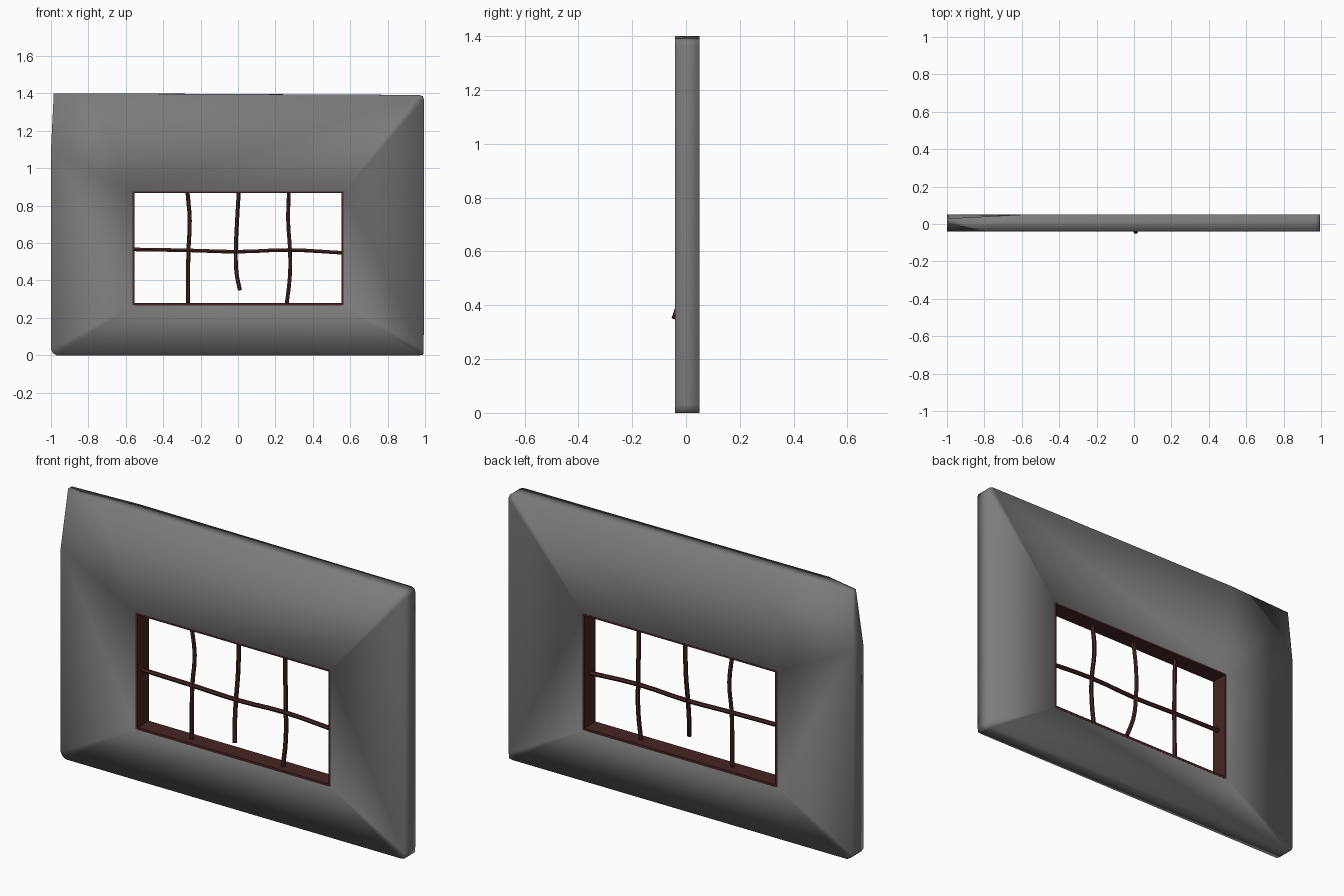
import bpy
import bmesh

cube = bpy.data.objects.get("Cube")
if cube:
    bpy.data.objects.remove(cube, do_unlink=True)

FRONT, BACK = -0.04, 0.05


def make_material(name, rgb):
    mat = bpy.data.materials.new(name)
    mat.use_nodes = True
    mat.diffuse_color = (*rgb, 1)
    bsdf = mat.node_tree.nodes["Principled BSDF"]
    bsdf.inputs["Base Color"].default_value = (*rgb, 1)
    bsdf.inputs["Roughness"].default_value = 0.8
    return mat


stone = make_material("grey stone", (0.2, 0.2, 0.2))
rust = make_material("dark red iron", (0.065, 0.018, 0.018))


def add_mesh(name, bm, mat):
    bmesh.ops.recalc_face_normals(bm, faces=bm.faces)
    mesh = bpy.data.meshes.new(name)
    bm.to_mesh(mesh)
    bm.free()
    mesh.materials.append(mat)
    obj = bpy.data.objects.new(name, mesh)
    bpy.context.collection.objects.link(obj)
    return obj


# Worn wall slab: three outline points per corner around a rectangular opening
def wall_side(bm, y, corners, tip_y):
    hole = [(-0.563, 0.268), (0.563, 0.268), (0.563, 0.875), (-0.563, 0.875)]
    inner = [bm.verts.new((x, y, z)) for x, z in hole]
    outer = []
    for i, corner in enumerate(corners):
        for j, (x, z) in enumerate(corner):
            depth = tip_y if (i == 3 and j == 1) else y
            outer.append(bm.verts.new((x, depth, z)))
    for i in range(4):
        a, tip, b = outer[3 * i:3 * i + 3]
        bm.faces.new((a, tip, inner[i]))
        bm.faces.new((tip, b, inner[i]))
        k = (i + 1) % 4
        bm.faces.new((b, outer[3 * k], inner[k], inner[i]))
    return inner, outer


bottom_left = [(-1, 0.03), (-0.99, 0.012), (-0.97, 0)]
bottom_right = [(0.97, 0), (0.99, 0.003), (0.993, 0.03)]
top_right = [(0.995, 1.365), (0.988, 1.385), (0.97, 1.392)]
front_top_left = [(-0.8, 1.4), (-0.985, 1.4), (-1, 1.1)]
back_top_left = [(-0.6, 1.4), (-0.985, 1.4), (-1, 1.1)]

bm = bmesh.new()
lower = [bottom_left, bottom_right, top_right]
front_in, front_out = wall_side(bm, FRONT, lower + [front_top_left], 0.0)
back_in, back_out = wall_side(bm, BACK, lower + [back_top_left], 0.03)
for near, far in ((front_in, back_in), (front_out, back_out)):
    count = len(near)
    for i in range(count):
        k = (i + 1) % count
        bm.faces.new((near[i], near[k], far[k], far[i]))
wall = add_mesh("stone_wall", bm, stone)
for poly in wall.data.polygons:
    poly.use_smooth = True


# Thin boards lining the opening
def board(name, x0, x1, z0, z1):
    bm = bmesh.new()
    bmesh.ops.create_cube(bm, size=1)
    y0, y1 = FRONT - 0.001, BACK + 0.001
    for v in bm.verts:
        v.co = (x1 if v.co.x > 0 else x0,
                y1 if v.co.y > 0 else y0,
                z1 if v.co.z > 0 else z0)
    add_mesh(name, bm, rust)


board("frame_right", -0.565, -0.553, 0.268, 0.875)
board("frame_left", 0.553, 0.565, 0.268, 0.875)
board("frame_bottom", -0.553, 0.553, 0.266, 0.279)
board("frame_top", -0.553, 0.553, 0.868, 0.877)


# Bent bars
def bar(name, points):
    curve = bpy.data.curves.new(name, "CURVE")
    curve.dimensions = "3D"
    curve.bevel_depth = 0.011
    curve.bevel_resolution = 1
    curve.use_fill_caps = True
    curve.resolution_u = 3
    spline = curve.splines.new("BEZIER")
    spline.bezier_points.add(len(points) - 1)
    for p, co in zip(spline.bezier_points, points):
        p.co = co
        p.handle_left_type = p.handle_right_type = "AUTO"
    curve.materials.append(rust)
    obj = bpy.data.objects.new(name, curve)
    bpy.context.collection.objects.link(obj)
    bpy.ops.object.select_all(action="DESELECT")
    obj.select_set(True)
    bpy.context.view_layer.objects.active = obj
    bpy.ops.object.convert(target="MESH")
    bpy.ops.object.shade_smooth_by_angle()


bar("bar_right", [(-0.27, 0, 0.872), (-0.258, 0.01, 0.72),
                  (-0.265, 0, 0.56), (-0.268, 0, 0.272)])
bar("bar_middle_broken", [(0.004, 0, 0.872), (-0.006, 0.01, 0.7), (-0.012, 0, 0.55),
                          (-0.008, -0.015, 0.44), (0.01, -0.043, 0.35)])
bar("bar_left", [(0.272, 0, 0.872), (0.268, 0.01, 0.72),
                 (0.278, 0, 0.56), (0.277, 0, 0.42), (0.26, 0, 0.272)])
bar("bar_cross", [(-0.557, 0, 0.566), (-0.265, 0, 0.561), (0, 0, 0.554),
                  (0.275, 0, 0.563), (0.557, 0, 0.548)])
